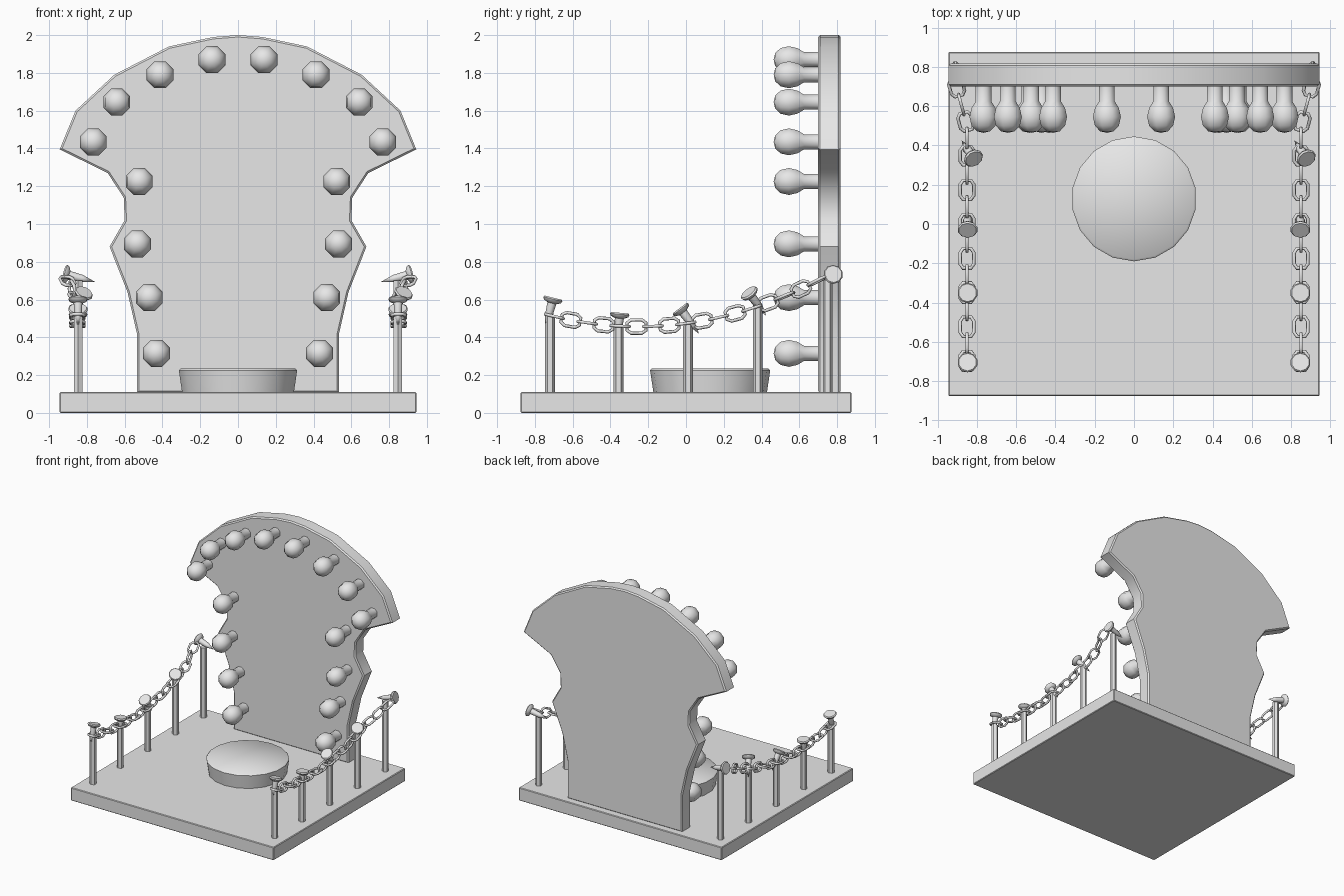
import bpy, bmesh, math
from mathutils import Vector, Matrix

cube = bpy.data.objects.get("Cube")
if cube:
    bpy.data.objects.remove(cube, do_unlink=True)

GREY = (0.8, 0.8, 0.8, 1)
mat = bpy.data.materials.new("plain grey")
mat.use_nodes = True
mat.diffuse_color = GREY
mat.node_tree.nodes["Principled BSDF"].inputs["Base Color"].default_value = GREY


def place(name, data, matrix=Matrix()):
    ob = bpy.data.objects.new(name, data)
    bpy.context.collection.objects.link(ob)
    ob.matrix_world = matrix
    return ob


def finish(bm, name, angle=40):
    """Turn a bmesh into a mesh, smooth except at sharp edges."""
    bmesh.ops.recalc_face_normals(bm, faces=bm.faces)
    for e in bm.edges:
        e.smooth = not e.is_manifold or e.calc_face_angle() < math.radians(angle)
    for f in bm.faces:
        f.smooth = True
    me = bpy.data.meshes.new(name)
    bm.to_mesh(me)
    bm.free()
    me.materials.append(mat)
    return me


def lathe(name, profile, sides, angle=50):
    """Revolve (radius, height) points around z."""
    bm = bmesh.new()
    rot = Matrix.Rotation(math.pi / sides, 3, 'Z')
    vs = [bm.verts.new(rot @ Vector((r, 0, z))) for r, z in profile]
    es = [bm.edges.new(p) for p in zip(vs, vs[1:])]
    bmesh.ops.spin(bm, geom=vs + es, cent=(0, 0, 0), axis=(0, 0, 1),
                   angle=math.tau, steps=sides, use_duplicate=False)
    bmesh.ops.remove_doubles(bm, verts=bm.verts, dist=0.0002)
    return finish(bm, name, angle)


def bevel(bm, width):
    bmesh.ops.recalc_face_normals(bm, faces=bm.faces)
    edges = [e for e in bm.edges if e.calc_face_angle() > 1]
    bmesh.ops.bevel(bm, geom=edges, offset=width, segments=1, affect='EDGES')


def aim(pos, direction):
    """Matrix that points local z along direction."""
    q = Vector(direction).to_track_quat('Z', 'Y')
    return Matrix.Translation(pos) @ q.to_matrix().to_4x4()


# Base slab
bm = bmesh.new()
bmesh.ops.create_cube(bm, size=1, matrix=Matrix.Translation((0, 0, 0.055))
                      @ Matrix.Diagonal((1.89, 1.75, 0.11, 1)))
bevel(bm, 0.005)
place("base", finish(bm, "base", 30))

# Mushroom-shaped backboard from a mirrored half outline
half = [(0.535, 0.105), (0.535, 0.42), (0.585, 0.64), (0.68, 0.88), (0.6, 1.02),
        (0.605, 1.14), (0.69, 1.27), (0.944, 1.395), (0.86, 1.6), (0.655, 1.79),
        (0.365, 1.94), (0.13, 1.99)]
outline = half + [(0, 2)] + [(-x, z) for x, z in reversed(half)]
bm = bmesh.new()
front = bm.faces.new([bm.verts.new((x, 0.7, z)) for x, z in outline])
ext = bmesh.ops.extrude_face_region(bm, geom=[front], use_keep_orig=True)
bmesh.ops.translate(bm, vec=(0, 0.118, 0),
                    verts=[v for v in ext["geom"] if isinstance(v, bmesh.types.BMVert)])
bmesh.ops.recalc_face_normals(bm, faces=bm.faces)
rim = [e for e in bm.edges if abs(e.verts[0].co.y - e.verts[1].co.y) < 0.01]
bmesh.ops.bevel(bm, geom=rim, offset=0.01, segments=1, affect='EDGES')
place("backboard", finish(bm, "backboard", 44))

# Light bulbs around the backboard
bulb = lathe("bulb", [(0.043, -0.01), (0.043, 0.075), (0.066, 0.11), (0.077, 0.155),
                      (0.066, 0.2), (0.037, 0.228), (0, 0.236)], 8, 60)
spots = [(0.432, 0.315), (0.47, 0.61), (0.533, 0.895), (0.523, 1.225),
         (0.766, 1.435), (0.642, 1.645), (0.412, 1.79), (0.138, 1.87)]
for x, z in spots:
    for s in (-1, 1):
        place("bulb", bulb, aim((s * x, 0.7, z), (0, -1, 0)))

# Round podium
podium = lathe("podium", [(0, 0.105), (0.3, 0.105), (0.318, 0.225), (0.308, 0.235), (0, 0.235)], 18)
place("podium", podium, Matrix.Translation((0, 0.128, 0)))

# Fence posts, each pinned with a broad-headed nail
nail = lathe("nail", [(0, 0), (0.046, 0), (0.052, -0.008), (0.046, -0.02),
                      (0.024, -0.03), (0.02, -0.1), (0, -0.17)], 10, 45)
posts = [  # post y, post top, nail head position offset (x, y, z), nail direction
    (-0.72, 0.51, (0, -0.703, 0.61), (0, 0.25, 1)),
    (-0.357, 0.46, (0, -0.35, 0.53), (0, 0.1, 1)),
    (0.01, 0.48, (0, -0.033, 0.555), (0, -0.6, 0.8)),
    (0.38, 0.575, (0.033, 0.33, 0.64), (0.4, -0.6, 0.8)),
    (0.75, 0.7, (0.075, 0.78, 0.735), (1, 0.1, 0.25))]
for i, (y, top, head, tilt) in enumerate(posts):
    post = lathe("post", [(0, 0.105), (0.026, 0.105), (0.026, top), (0, top)], 6, 30)
    for s in (-1, 1):
        flip = s if i == len(posts) - 1 else 1
        place("post", post, Matrix.Translation((s * 0.847, y, 0)))
        pos = Vector((s * 0.847 + flip * head[0], head[1], head[2]))
        place("nail", nail, aim(pos, (flip * tilt[0], tilt[1], tilt[2])))

# Chain link: closed angular loop of round bar
link = bpy.data.curves.new("chain_link", 'CURVE')
link.dimensions = '3D'
link.bevel_depth = 0.009
link.bevel_resolution = 1
link.materials.append(mat)
quarter = [(0.05, 0.02), (0.028, 0.035)]
loop = quarter + [(-x, y) for x, y in reversed(quarter)]
loop += [(-x, -y) for x, y in loop]
spline = link.splines.new('POLY')
spline.points.add(len(loop) - 1)
for p, (x, y) in zip(spline.points, loop):
    p.co = (x, y, 0, 1)
spline.use_cyclic_u = True


def sag(y, s):
    """Point on the hanging chain, swinging outward near the backboard."""
    return Vector((s * (0.85 + max(0, y - 0.5) * 0.27), y, 0.457 + 0.27 * (y + 0.25) ** 2))


# Two chains of alternating links
for s in (-1, 1):
    for i in range(17):
        y = -0.697 + 0.087 * i
        along = sag(y + 0.02, s) - sag(y - 0.02, s)
        turn = along.to_track_quat('X', 'Z').to_matrix().to_4x4()
        roll = Matrix.Rotation(math.pi / 2 * (i % 2), 4, 'X')
        place("chain_link", link, Matrix.Translation(sag(y, s)) @ turn @ roll)
